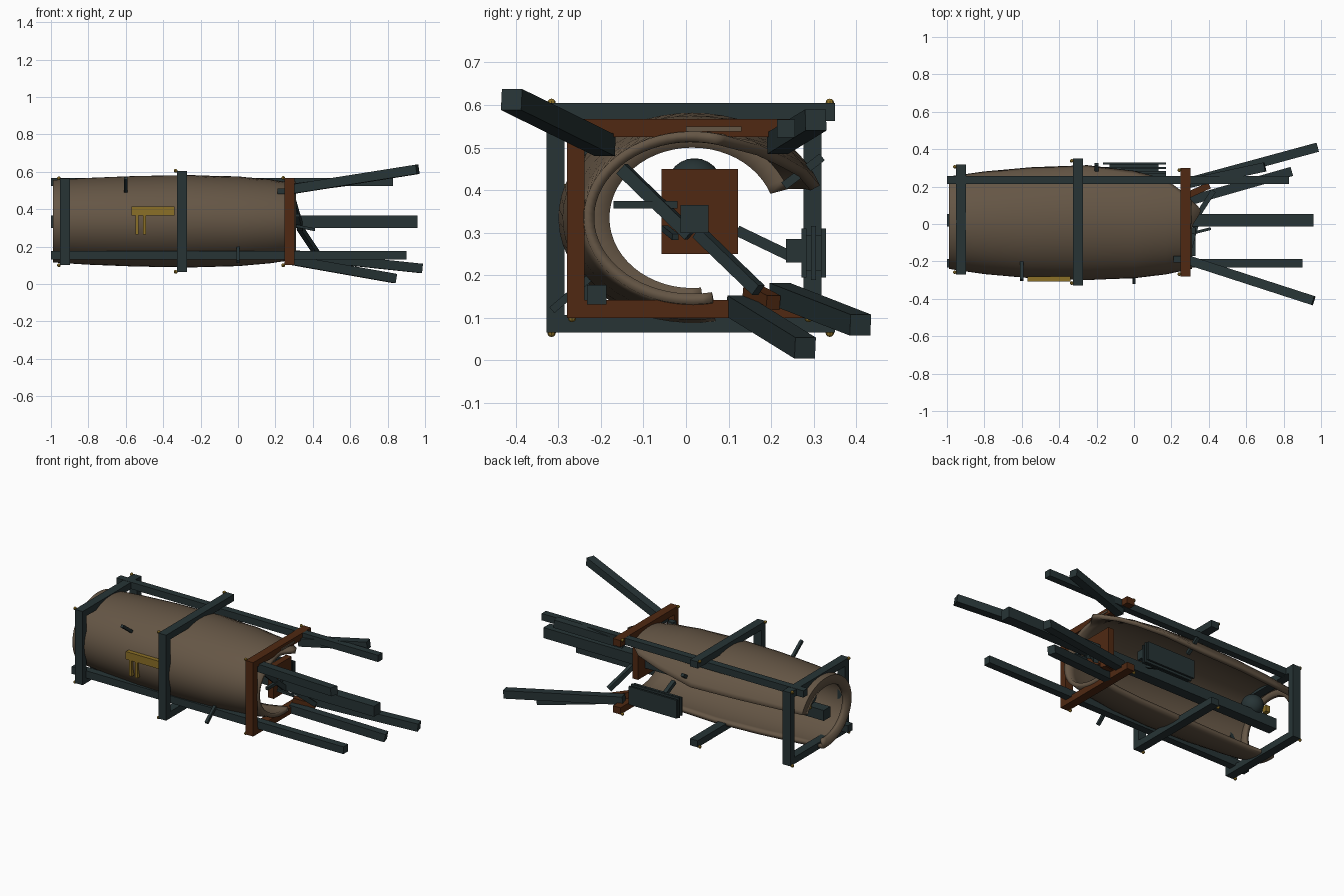
import bpy, bmesh
from math import radians, sin, cos
from mathutils import Vector

cube = bpy.data.objects.get("Cube")
if cube:
    bpy.data.objects.remove(cube, do_unlink=True)


def material(name, rgb):
    m = bpy.data.materials.new(name)
    m.use_nodes = True
    m.diffuse_color = (*rgb, 1)
    bsdf = m.node_tree.nodes["Principled BSDF"]
    bsdf.inputs["Base Color"].default_value = (*rgb, 1)
    bsdf.inputs["Roughness"].default_value = 0.8
    return m


TAN = material("weathered tan", (0.13, 0.093, 0.06))
STEEL = material("dark blue steel", (0.02, 0.034, 0.036))
RUST = material("rust brown", (0.08, 0.022, 0.006))
GOLD = material("dull gold", (0.26, 0.16, 0.02))


def finish(name, bm, mat):
    me = bpy.data.meshes.new(name)
    bm.to_mesh(me)
    bm.free()
    me.materials.append(mat)
    ob = bpy.data.objects.new(name, me)
    bpy.context.collection.objects.link(ob)
    return ob


def box(name, lo, hi, mat):
    """Box between two corners."""
    bm = bmesh.new()
    bmesh.ops.create_cube(bm, size=1)
    lo, hi = Vector(lo), Vector(hi)
    for v in bm.verts:
        v.co = (lo + hi) / 2 + v.co * (hi - lo)
    return finish(name, bm, mat)


def beam(name, a, b, mat=STEEL, w=0.05):
    """Square bar from point a to point b."""
    a, b = Vector(a), Vector(b)
    bm = bmesh.new()
    bmesh.ops.create_cube(bm, size=1)
    rot = (b - a).to_track_quat('X', 'Z')
    for v in bm.verts:
        v.co = (a + b) / 2 + rot @ (v.co * Vector(((b - a).length, w, w)))
    return finish(name, bm, mat)


def frame(name, x, y0, y1, z0, z1, mat, back_post, w=0.042):
    """Square rib around the hull, with or without its back post."""
    h = 0.027
    box(name + "_top", (x - h, y0, z1 - w), (x + h, y1, z1), mat)
    box(name + "_bottom", (x - h, y0, z0), (x + h, y1, z0 + w), mat)
    box(name + "_front_post", (x - h, y0, z0 + w), (x + h, y0 + w, z1 - w), mat)
    if back_post:
        box(name + "_back_post", (x - h, y1 - w, z0 + w), (x + h, y1, z1 - w), mat)
    # corner bolts
    for i, (y, z) in enumerate([(y0, z0), (y0, z1), (y1, z0), (y1, z1)]):
        bm = bmesh.new()
        bmesh.ops.create_uvsphere(bm, u_segments=8, v_segments=6, radius=0.01)
        side = 1 if y == y0 else -1
        bmesh.ops.translate(bm, verts=bm.verts, vec=(x - h - 0.006, y + side * 0.012, z))
        finish(f"{name}_bolt_{i}", bm, GOLD)


# Broken barrel hull: x, y radius, z radius, upper edge angle, lower edge angle
STATIONS = [
    (-0.99, 0.195, 0.165, 20, 276),
    (-0.99, 0.255, 0.22, 20, 276),
    (-0.8, 0.283, 0.232, 20, 276),
    (-0.55, 0.305, 0.242, 19, 278),
    (-0.25, 0.315, 0.247, 18, 280),
    (0.0, 0.305, 0.24, 28, 280),
    (0.17, 0.285, 0.225, 38, 280),
    (0.25, 0.268, 0.213, 52, 281),
    (0.31, 0.255, 0.203, 72, 281),
]
STEPS = 40
bm = bmesh.new()
rings = []
for n, (x, ry, rz, a0, a1) in enumerate(STATIONS):
    ring = []
    for j in range(STEPS + 1):
        deg = a0 + (a1 - a0) * j / STEPS
        tip = 0.05 * max(0, 1 - abs(deg - 78) / 18) if n == len(STATIONS) - 1 else 0
        t = radians(deg)
        ring.append(bm.verts.new((x + tip, 0.015 + ry * cos(t), 0.335 + rz * sin(t))))
    rings.append(ring)
for r, s in zip(rings, rings[1:]):
    for j in range(STEPS):
        bm.faces.new((r[j], r[j + 1], s[j + 1], s[j]))
hull = finish("hull_shell", bm, TAN)
solid = hull.modifiers.new("wall", 'SOLIDIFY')
solid.thickness = 0.025
solid.offset = -1
bpy.context.view_layer.objects.active = hull
hull.select_set(True)
bpy.ops.object.shade_smooth_by_angle(angle=radians(35))
hull.select_set(False)

# Ribs around the hull
frame("rear_rib", -0.925, -0.27, 0.318, 0.10, 0.565, STEEL, True)
frame("middle_rib", -0.3, -0.328, 0.35, 0.065, 0.605, STEEL, False)
frame("rusty_rib", 0.275, -0.28, 0.3, 0.10, 0.567, RUST, False)

# Long straight beams
beam("top_back_beam", (-1, 0.235, 0.545), (0.83, 0.235, 0.545), w=0.043)
beam("bottom_front_beam", (-1, -0.21, 0.154), (0.9, -0.21, 0.154), w=0.046)
beam("keel_beam", (-1, 0.02, 0.332), (0.96, 0.02, 0.332), w=0.066)

# Beams splayed out of the broken end
beam("splayed_beam_low_back", (0.28, 0.22, 0.157), (0.98, 0.41, 0.083))
beam("splayed_beam_high_front", (0.28, -0.19, 0.505), (0.96, -0.41, 0.613))
beam("splayed_beam_low_inner", (0.28, 0.12, 0.128), (0.84, 0.28, 0.029))
beam("splayed_beam_high_back", (0.28, 0.215, 0.51), (0.7, 0.305, 0.565))

# Bulkhead and loose struts at the broken end
box("bulkhead_panel", (0.25, -0.058, 0.25), (0.29, 0.122, 0.45), RUST)
beam("upper_strut", (0.29, -0.15, 0.45), (0.335, 0.01, 0.295), w=0.03)
beam("lower_strut", (0.33, 0.03, 0.3), (0.42, 0.17, 0.165), w=0.028)
beam("cross_strut", (0.32, -0.17, 0.366), (0.32, -0.02, 0.366), w=0.018)
beam("short_strut", (0.31, -0.05, 0.31), (0.41, -0.025, 0.29), w=0.015)
beam("rusty_stub", (0.28, 0.15, 0.165), (0.4, 0.205, 0.135), RUST, 0.035)
box("top_bracket", (0.21, -0.205, 0.48), (0.25, -0.17, 0.51), STEEL)
box("lamp_strip", (0.302, 0.0, 0.538), (0.307, 0.13, 0.55), TAN)

# Back radiator: three plates on an arm
for i, y in enumerate((0.277, 0.3, 0.323)):
    grow = 0.0 if i != 1 else 0.006
    box(f"radiator_plate_{i}", (-0.165, y - 0.006, 0.195 - grow),
        (0.17, y + 0.006, 0.31 + grow), STEEL)
box("radiator_core", (-0.13, 0.28, 0.21), (0.13, 0.32, 0.295), STEEL)
box("radiator_mount", (-0.03, 0.235, 0.23), (0.17, 0.275, 0.285), STEEL)
beam("radiator_arm", (0.0, 0.12, 0.305), (0.0, 0.245, 0.245), w=0.025)

# Tank at the closed end
bm = bmesh.new()
bmesh.ops.create_uvsphere(bm, u_segments=20, v_segments=12, radius=0.065)
bmesh.ops.translate(bm, verts=bm.verts, vec=(-0.85, 0.02, 0.41))
for f in bm.faces:
    f.smooth = True
finish("tank", bm, STEEL)
box("tank_valve", (-0.92, 0.06, 0.36), (-0.89, 0.09, 0.4), GOLD)

# Pegs through the hull
beam("upper_peg", (-0.6, -0.2, 0.49), (-0.6, -0.3, 0.565), w=0.018)
beam("lower_peg", (0.0, -0.22, 0.2), (0.0, -0.315, 0.118), w=0.018)
beam("back_peg", (-0.2, 0.23, 0.41), (-0.2, 0.32, 0.478), w=0.02)

# Gold fitting on the front
box("fitting_bar", (-0.57, -0.307, 0.366), (-0.34, -0.28, 0.415), GOLD)
for i, x in enumerate((-0.54, -0.5)):
    box(f"fitting_leg_{i}", (x - 0.009, -0.303, 0.265), (x + 0.009, -0.27, 0.37), GOLD)
